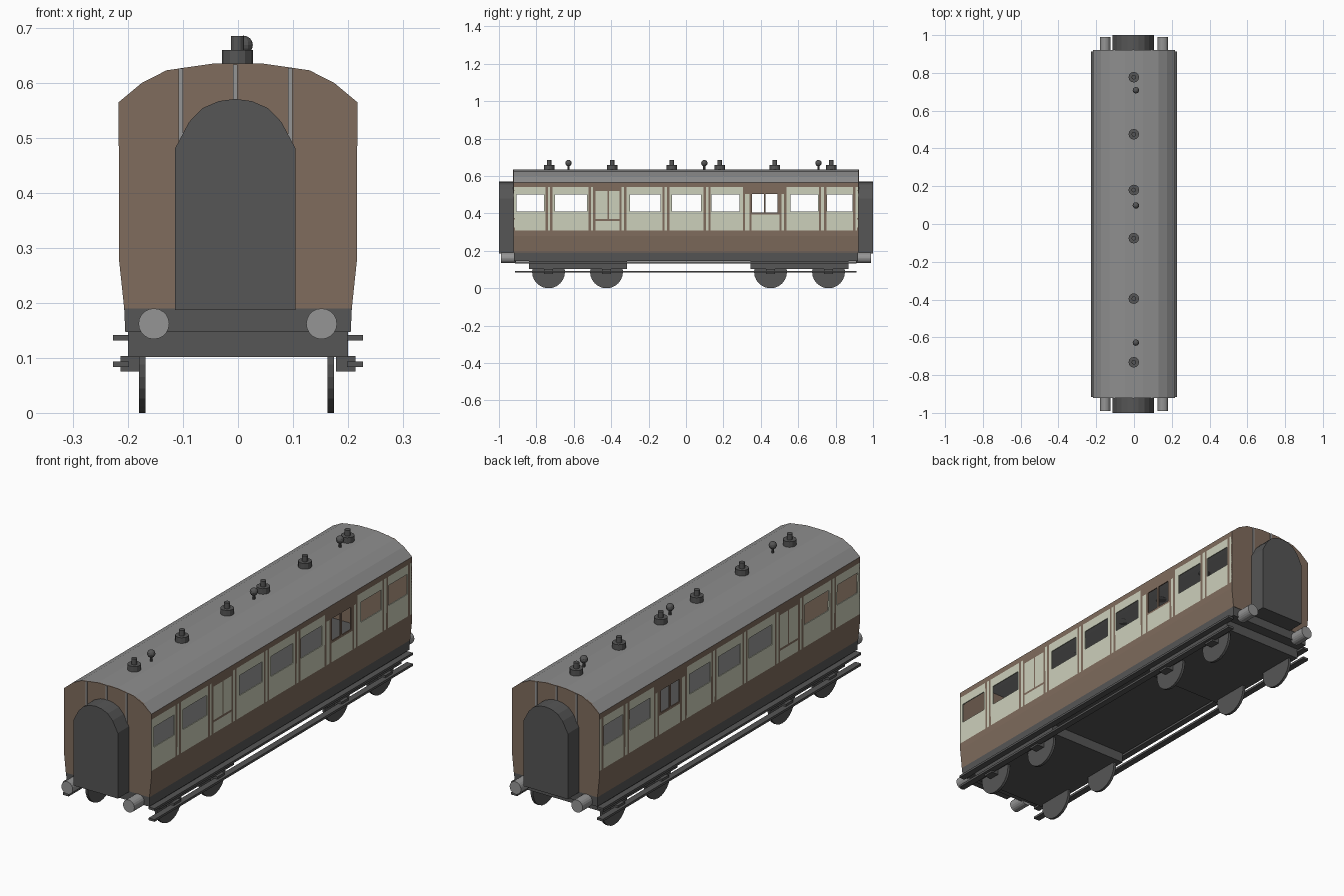
import bpy, bmesh, math
from mathutils import Matrix, Vector

if "Cube" in bpy.data.objects:
    bpy.data.objects.remove(bpy.data.objects["Cube"])


def material(name, rgb):
    m = bpy.data.materials.new(name)
    m.diffuse_color = (*rgb, 1)
    m.use_nodes = True
    m.node_tree.nodes["Principled BSDF"].inputs["Base Color"].default_value = m.diffuse_color
    return m


BROWN = material("brown_paint", (0.215, 0.150, 0.110))
CREAM = material("cream_paint", (0.61, 0.63, 0.50))
DARK = material("dark_grey", (0.092, 0.092, 0.092))
ROOF = material("roof_grey", (0.27, 0.27, 0.27))
METAL = material("buffer_grey", (0.30, 0.30, 0.30))


def finish(name, bm, *mats):
    me = bpy.data.meshes.new(name)
    bm.to_mesh(me)
    bm.free()
    for m in mats:
        me.materials.append(m)
    ob = bpy.data.objects.new(name, me)
    bpy.context.collection.objects.link(ob)
    return ob


def box(name, lo, hi, mat):
    lo, hi = Vector(lo), Vector(hi)
    bm = bmesh.new()
    bmesh.ops.create_cube(bm, size=1, matrix=Matrix.Translation((lo + hi) / 2)
                          @ Matrix.Diagonal((*(hi - lo), 1)))
    return finish(name, bm, mat)


def cylinder(name, centre, radius, depth, axis, mat, sides=16):
    rot = {'X': Matrix.Rotation(math.pi / 2, 4, 'Y'),
           'Y': Matrix.Rotation(math.pi / 2, 4, 'X'),
           'Z': Matrix.Identity(4)}[axis]
    bm = bmesh.new()
    bmesh.ops.create_cone(bm, cap_ends=True, segments=sides, radius1=radius,
                          radius2=radius, depth=depth,
                          matrix=Matrix.Translation(centre) @ rot)
    return finish(name, bm, mat)


def prism(name, outline, y0, y1, mat):
    """Extrude an (x, z) outline along y."""
    bm = bmesh.new()
    face = bm.faces.new([bm.verts.new((x, y0, z)) for x, z in outline])
    ext = bmesh.ops.extrude_face_region(bm, geom=[face])
    bmesh.ops.translate(bm, vec=(0, y1 - y0, 0),
                        verts=[v for v in ext['geom'] if isinstance(v, bmesh.types.BMVert)])
    bmesh.ops.recalc_face_normals(bm, faces=bm.faces)
    return finish(name, bm, mat)


L = 0.92                                     # half length of the body
FLOOR, EAVE = 0.19, 0.565
SIDE = [(0.205, 0.147), (0.207, FLOOR), (0.2165, 0.28), (0.217, EAVE)]
ARC = [(0.217, EAVE), (0.175, 0.60), (0.13, 0.623), (0.047, 0.635)]
ROOF_LINE = ARC + [(-x, z) for x, z in reversed(ARC)]


def side_x(z):
    for (x0, z0), (x1, z1) in zip(SIDE, SIDE[1:]):
        if z <= z1:
            return x0 + (x1 - x0) * (z - z0) / (z1 - z0)
    return SIDE[-1][0]


# Side pattern: rectangles (y0, y1, z0, z1, paint), later ones on top
HOLE = None
WINDOWS = [(-0.905, -0.76), (-0.70, -0.53), (-0.30, -0.135), (-0.075, 0.08),
           (0.135, 0.285), (0.56, 0.705), (0.755, 0.89)]
BATTENS = [-0.745, -0.72, -0.515, -0.49, -0.35, -0.325, -0.12, -0.095, 0.10,
           0.125, 0.31, 0.345, 0.505, 0.53, 0.717, 0.745, 0.90]
BAND = (0.31, 0.54)
rects = [(-L, L, *BAND, 1)]
rects += [(y - 0.006, y + 0.006, *BAND, 0) for y in BATTENS]
rects += [(a, b, 0.41, 0.50, HOLE) for a, b in WINDOWS]
# closed door: brown cross lines
rects += [(-0.484, -0.356, 0.52, 0.54, 0), (-0.484, -0.356, 0.36, 0.37, 0),
          (-0.42, -0.412, 0.37, 0.52, 0)]
# open-window door: brown frame with two openings
rects += [(0.304, 0.536, 0.505, 0.54, 0), (0.339, 0.511, 0.395, 0.505, 0),
          (0.354, 0.416, 0.405, 0.505, HOLE), (0.426, 0.488, 0.405, 0.505, HOLE)]


def paint(y, z):
    result = 0
    for y0, y1, z0, z1, p in rects:
        if y0 < y < y1 and z0 < z < z1:
            result = p
    return result


def side_wall(name, s):
    ys = sorted({round(v, 4) for r in rects for v in r[:2]})
    zs = sorted({round(v, 4) for r in rects for v in r[2:4]} | {FLOOR, 0.28, EAVE})
    bm = bmesh.new()
    grid = [[bm.verts.new((s * side_x(z), y, z)) for z in zs] for y in ys]
    for i in range(len(ys) - 1):
        for j in range(len(zs) - 1):
            p = paint((ys[i] + ys[i + 1]) / 2, (zs[j] + zs[j + 1]) / 2)
            if p is HOLE:
                continue
            c = [grid[i][j], grid[i + 1][j], grid[i + 1][j + 1], grid[i][j + 1]]
            bm.faces.new(c if s > 0 else c[::-1]).material_index = p
    bmesh.ops.delete(bm, geom=[v for v in bm.verts if not v.link_faces], context='VERTS')
    ob = finish(name, bm, BROWN, CREAM, BROWN, BROWN)
    mod = ob.modifiers.new("thickness", 'SOLIDIFY')
    mod.thickness, mod.offset, mod.material_offset = 0.005, -1, 2


side_wall("right_side_wall", 1)
side_wall("left_side_wall", -1)

# Roof shell
inner = [(x * 0.975, z - 0.005) for x, z in reversed(ROOF_LINE)]
prism("roof", ROOF_LINE + inner, -L, L, ROOF)

# Underframe, whose top is the floor
prism("underframe", [(0.205, 0.147), (0.207, FLOOR), (-0.207, FLOOR), (-0.205, 0.147)],
      -L, L, DARK)

# Ends: wall, cover strips, corridor connection, buffers
end_outline = SIDE[1:] + ARC[1:]
end_outline += [(-x, z) for x, z in reversed(end_outline)]
GANG = [(0.11, 0.187), (0.11, 0.48), (0.084, 0.529), (0.060, 0.554), (0.030, 0.567)]
gang_outline = GANG + [(0, 0.571)] + [(-x, z) for x, z in reversed(GANG)]
gang_outline = [(x - 0.005, z) for x, z in gang_outline]
for s, end in ((-1, "front"), (1, "back")):
    prism(end + "_end_wall", end_outline, s * (L - 0.005), s * (L + 0.002), BROWN)
    for x, top in ((-0.104, 0.626), (-0.005, 0.634), (0.095, 0.627)):
        y0, y1 = sorted((s * L, s * (L + 0.005)))
        box(end + "_end_strip", (x - 0.004, y0, 0.45), (x + 0.004, y1, top), METAL)
    prism(end + "_gangway", gang_outline, s * L, s * 1.0, DARK)
    for x in (-0.153, 0.152):
        cylinder(end + "_buffer", (x, s * 0.95, 0.162), 0.028, 0.08, 'Y', METAL, 20)

# Bogies with wheels and axle boxes
for y0, y1, axles in ((-0.84, -0.315, (-0.735, -0.425)), (0.345, 0.87, (0.452, 0.762))):
    box("bogie_frame", (-0.2, y0, 0.102), (0.2, y1, 0.148), DARK)
    for y in axles:
        for s in (-1, 1):
            cylinder("wheel", (s * 0.1715 - 0.0025, y, 0.088), 0.088, 0.012, 'X', DARK, 24)
            x0, x1 = sorted((s * 0.178, s * 0.214))
            box("axle_box", (x0, y - 0.025, 0.075), (x1, y + 0.025, 0.103), DARK)

# Long footboards, upper and lower
for s in (-1, 1):
    x0, x1 = sorted((s * 0.198, s * 0.227))
    for z in (0.088, 0.137):
        box("footboard", (x0, -0.915, z - 0.005), (x1, 0.912, z + 0.005), DARK)

# Roof ventilators and lamp knobs
for y in (-0.732, -0.395, -0.075, 0.18, 0.475, 0.777):
    cylinder("vent_base", (-0.001, y, 0.645), 0.028, 0.03, 'Z', DARK, 12)
    cylinder("vent_cap", (-0.001, y, 0.672), 0.012, 0.027, 'Z', DARK, 12)
for y in (-0.628, 0.098, 0.708):
    cylinder("knob_stalk", (0.01, y, 0.645), 0.006, 0.03, 'Z', DARK, 8)
    bm = bmesh.new()
    bmesh.ops.create_uvsphere(bm, u_segments=12, v_segments=8, radius=0.017,
                              matrix=Matrix.Translation((0.01, y, 0.669)))
    finish("roof_knob", bm, DARK)
